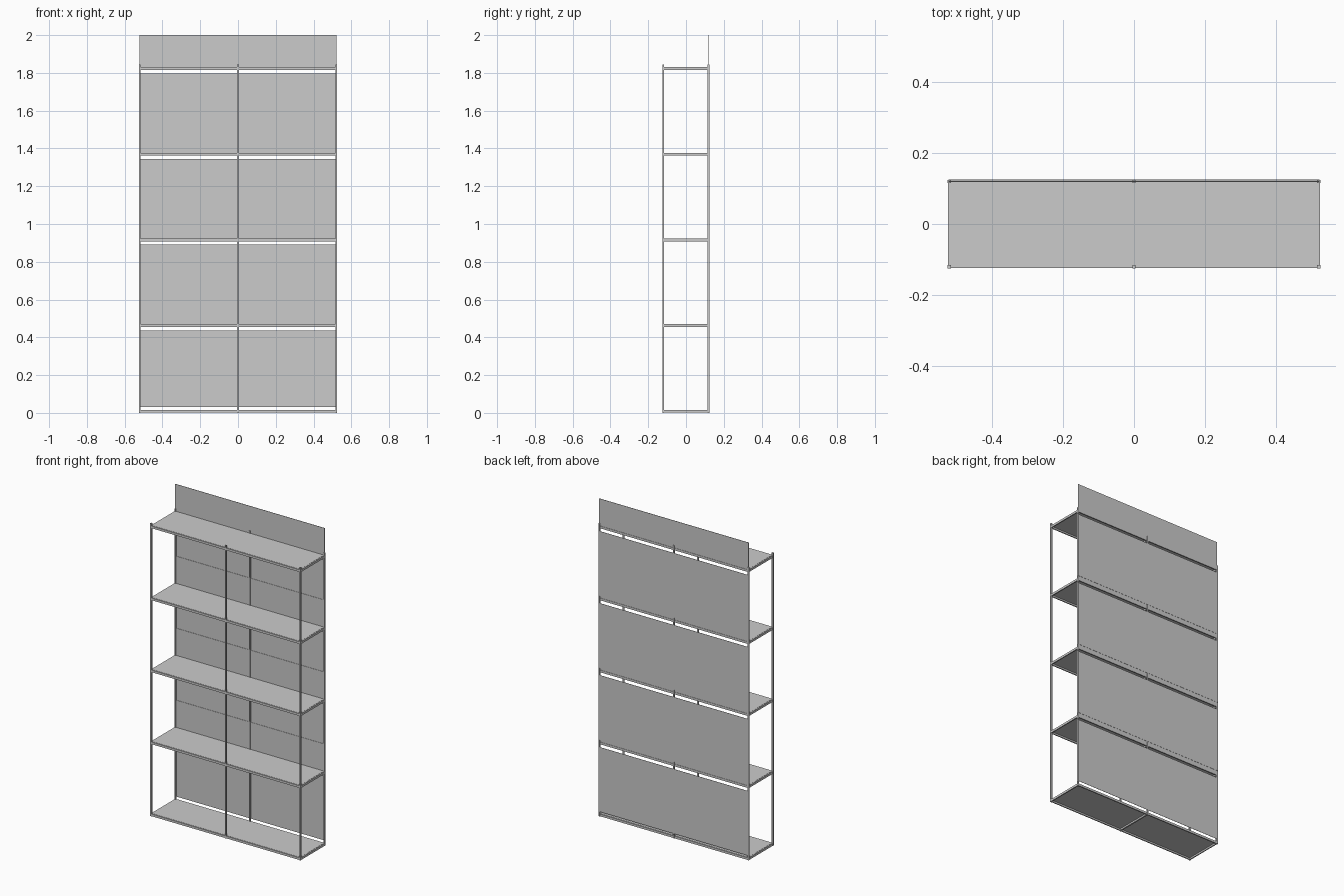
import bpy

if "Cube" in bpy.data.objects:
    bpy.data.objects.remove(bpy.data.objects["Cube"])

grey = bpy.data.materials.new("light grey")
grey.diffuse_color = (0.6, 0.6, 0.6, 1)
grey.use_nodes = True
grey.node_tree.nodes["Principled BSDF"].inputs["Base Color"].default_value = grey.diffuse_color


def box(name, x0, x1, y0, y1, z0, z1):
    """Box between two opposite corners."""
    bpy.ops.mesh.primitive_cube_add(size=1)
    o = bpy.context.object
    o.name = name
    o.location = ((x0 + x1) / 2, (y0 + y1) / 2, (z0 + z1) / 2)
    o.scale = (x1 - x0, y1 - y0, z1 - z0)
    bpy.ops.object.transform_apply(location=True, rotation=False, scale=True)
    o.data.materials.append(grey)
    return o


HX = 0.524                    # half width
YF, YB = -0.125, 0.1238       # frame front and back
T = 0.009                     # tube thickness
RH = 0.014                    # rail height
PITCH = 0.4535                # shelf spacing
POST_TOP = 1.845

# Six upright posts: two ends and the middle, front and back
for side, x in (("left", -HX), ("middle", -T / 2), ("right", HX - T)):
    box(f"{side}_front_post", x, x + T, YF, YF + T, 0, POST_TOP)
    box(f"{side}_back_post", x, x + T, YB - T, YB, 0, POST_TOP)

for i in range(5):
    z0 = 0.001 + i * PITCH
    z1 = z0 + RH
    # Rail frame around each shelf
    box(f"front_rail_{i}", -HX + T, HX - T, YF + 0.001, YF + T - 0.001, z0, z1)
    box(f"back_rail_{i}", -HX + T, HX - T, YB - T + 0.001, YB - 0.001, z0, z1)
    for side, x in (("left", -HX + 0.001), ("right", HX - T + 0.001)):
        box(f"{side}_rail_{i}", x, x + T - 0.002, YF + T, YB - T, z0, z1)
    # Thin shelf sheet and the cross rail beneath it
    box(f"shelf_{i}", -HX + T - 0.002, HX - T + 0.002,
        YF + T - 0.002, YB - T + 0.002, z1 - 0.004, z1 + 0.001)
    box(f"cross_rail_{i}", -T / 2, T / 2, YF + T, YB - T, z0, z1 - 0.004)
    # Low upstand at the back of every shelf but the lowest
    if i:
        box(f"upstand_{i}", -0.521, 0.521, YB - 0.005, YB - 0.003,
            z1, 2.0 - (4 - i) * PITCH + 0.0)
    # Back panel, leaving a slot below the next shelf
    if i < 4:
        box(f"back_panel_{i}", -0.522, 0.522, YB, 0.125,
            0.03 + i * PITCH, 0.437 + i * PITCH)
